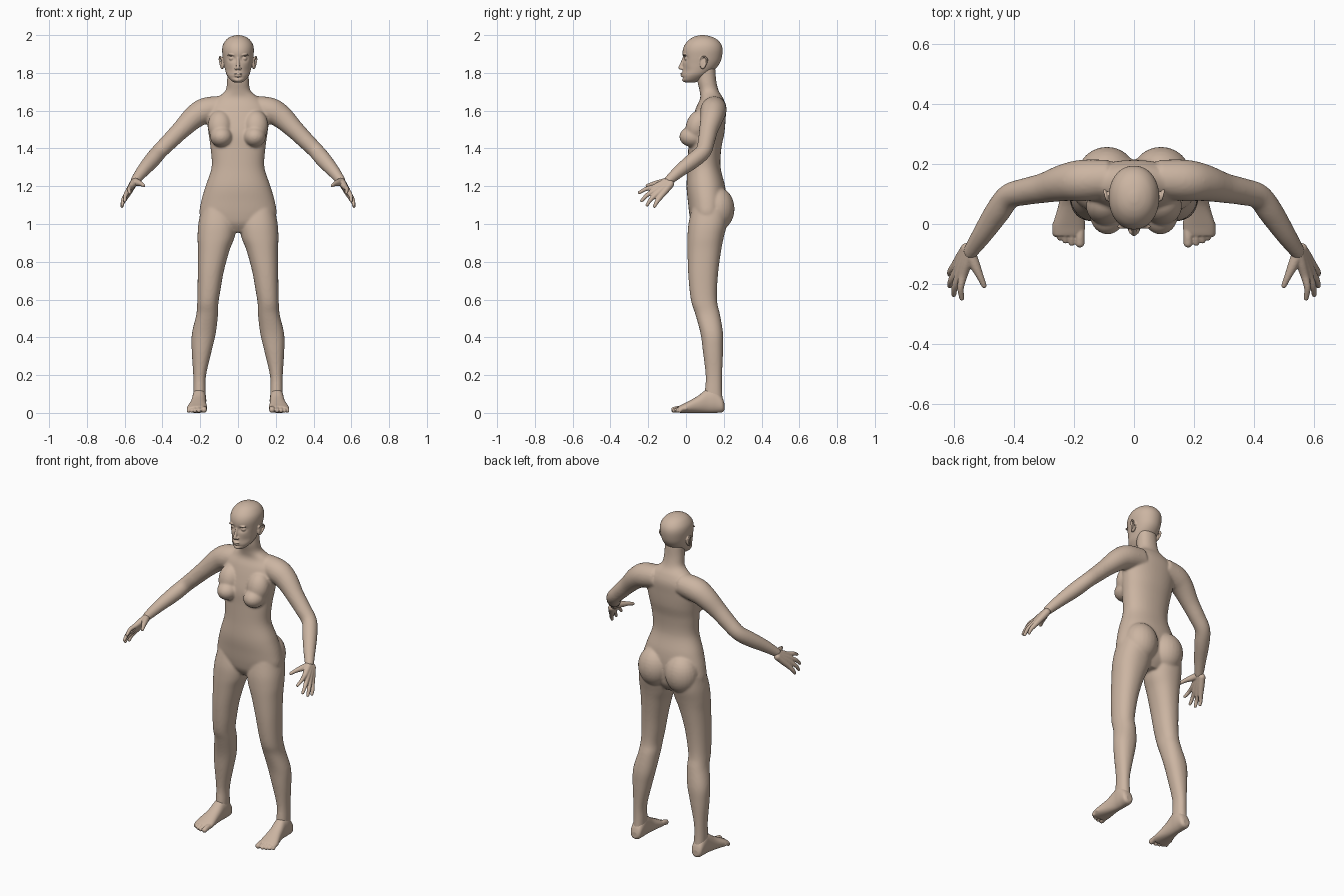
import bpy, bmesh, math
from mathutils import Vector, Matrix

skin = bpy.data.materials.new("skin")
skin.diffuse_color = (0.60, 0.46, 0.36, 1)


def spline(rows, n=6):
    """Smooth interpolation through every row of numbers."""
    out = []
    for i in range(len(rows) - 1):
        a, b, c, d = (rows[max(i - 1, 0)], rows[i], rows[i + 1], rows[min(i + 2, len(rows) - 1)])
        for k in range(n):
            t = k / n
            out.append([q + .5 * t * (r - p + t * (2*p - 5*q + 4*r - s + t * (3*(q - r) + s - p)))
                        for p, q, r, s in zip(a, b, c, d)])
    return out + [list(rows[-1])]


def skin_rings(bm, rings):
    loops = [[bm.verts.new(p) for p in ring] for ring in rings]
    n = len(loops[0])
    for a, b in zip(loops, loops[1:]):
        for i in range(n):
            bm.faces.new((a[i], a[(i + 1) % n], b[(i + 1) % n], b[i]))
    bm.faces.new(loops[0])
    bm.faces.new(loops[-1])


def stack(bm, rows, side=1, along_y=False, power=2.2, seg=48):
    """Loft of rows (height, centre x, half width, near, far)."""
    rings = []
    for h, cx, hw, lo, hi in spline(rows):
        ring = []
        for i in range(seg):
            c, s = math.cos(math.tau * i / seg), math.sin(math.tau * i / seg)
            u = side * (cx + hw * math.copysign(abs(c) ** (2 / power), c))
            v = (lo + hi) / 2 + (hi - lo) / 2 * math.copysign(abs(s) ** (2 / power), s)
            ring.append((u, h, v) if along_y else (u, v, h))
        rings.append(ring)
    skin_rings(bm, rings)


def ball(bm, centre, radii, side=1, tilt=0):
    m = (Matrix.Translation((centre[0] * side, centre[1], centre[2]))
         @ Matrix.Rotation(tilt, 4, 'X') @ Matrix.Diagonal((*radii, 1)))
    bmesh.ops.create_uvsphere(bm, u_segments=24, v_segments=16, radius=1, matrix=m)


def limb(bm, rows, side=1, seg=24, caps=False):
    """Round tube through rows (x, y, z, radius)."""
    pts = spline(rows)
    rings = []
    for i, (x, y, z, r) in enumerate(pts):
        t = (Vector(pts[min(i + 1, len(pts) - 1)][:3]) - Vector(pts[max(i - 1, 0)][:3])).normalized()
        u = t.cross(Vector((.3, .9, .1))).normalized()
        w = t.cross(u)
        ring = [Vector((x, y, z)) + r * (u * math.cos(math.tau * k / seg) + w * math.sin(math.tau * k / seg))
                for k in range(seg)]
        rings.append([(side * p.x, p.y, p.z) for p in ring])
    skin_rings(bm, rings)
    if caps:
        for x, y, z, r in (rows[0], rows[-1]):
            ball(bm, (x, y, z), (r, r, r), side)


def dent(bm, centre, radii, push):
    """Soft push of the surface near a point."""
    for v in bm.verts:
        d = sum(((a - b) / r) ** 2 for a, b, r in zip(v.co, centre, radii))
        v.co += Vector(push) * math.exp(-d)


def fuse(name, bm, voxel, smooth):
    """Merge overlapping forms into one soft surface."""
    bmesh.ops.recalc_face_normals(bm, faces=bm.faces)
    me = bpy.data.meshes.new(name)
    bm.to_mesh(me)
    bm.free()
    ob = bpy.data.objects.new(name, me)
    bpy.context.collection.objects.link(ob)
    rm = ob.modifiers.new("fuse", 'REMESH')
    rm.mode, rm.voxel_size, rm.use_smooth_shade = 'VOXEL', voxel, True
    sm = ob.modifiers.new("soften", 'SMOOTH')
    sm.factor, sm.iterations = .5, smooth
    done = bpy.data.meshes.new_from_object(ob.evaluated_get(bpy.context.evaluated_depsgraph_get()))
    ob.modifiers.clear()
    ob.data = done
    done.materials.append(skin)


# torso, neck, arms and legs
bm = bmesh.new()
stack(bm, [(.955, 0, .06, .06, .17), (1.0, 0, .17, .03, .2), (1.05, 0, .203, .018, .21),
           (1.12, 0, .195, .01, .215), (1.2, 0, .172, .003, .207), (1.3, 0, .14, .008, .183),
           (1.4, 0, .145, .012, .187), (1.48, 0, .156, .015, .203), (1.56, 0, .165, .035, .21),
           (1.62, 0, .155, .055, .212), (1.665, 0, .115, .075, .197), (1.705, 0, .067, .072, .173),
           (1.76, 0, .058, .06, .16), (1.83, 0, .055, .06, .155)])
for s in (1, -1):
    ball(bm, (.09, .165, 1.08), (.098, .092, .115), s)
    ball(bm, (.088, .035, 1.462), (.06, .07, .055), s)
    ball(bm, (.095, .06, 1.52), (.065, .06, .085), s, -.3)
    limb(bm, [(.08, .15, 1.615, .064), (.17, .145, 1.6, .069), (.23, .138, 1.567, .062),
              (.30, .12, 1.5, .05), (.36, .108, 1.44, .045), (.415, .092, 1.385, .042),
              (.455, .04, 1.338, .042), (.505, -.035, 1.28, .034), (.55, -.1, 1.222, .024)], s)
    leg = [(1.08, .195, .02, .03, .225), (1.0, .21, .008, .013, .217), (.93, .214, .018, .008, .2),
           (.86, .212, .045, .008, .186), (.75, .213, .075, .011, .171), (.65, .214, .093, .019, .164),
           (.58, .216, .104, .03, .166), (.52, .221, .106, .05, .18), (.42, .244, .118, .077, .196),
           (.33, .245, .139, .089, .196), (.2, .237, .169, .104, .191), (.12, .237, .171, .1, .191),
           (.05, .238, .17, .09, .196)]
    stack(bm, [(z, (o + i) / 2, (o - i) / 2, f, b) for z, o, i, f, b in leg], s)
fuse("body", bm, .0065, 7)

# feet with five toes
for s, label in ((1, "left"), (-1, "right")):
    bm = bmesh.new()
    stack(bm, [(.203, .205, .018, .015, .05), (.19, .205, .033, .003, .085), (.15, .205, .037, 0, .13),
               (.11, .206, .037, 0, .125), (.06, .21, .042, 0, .088), (.0, .216, .053, 0, .055),
               (-.03, .217, .052, 0, .04), (-.04, .217, .048, .004, .034)], s, along_y=True)
    for x, tip, r in ((.18, -.063, .0155), (.207, -.062, .011), (.228, -.054, .011),
                      (.246, -.045, .0105), (.261, -.033, .0105)):
        limb(bm, [(x, .0, .024, r), (x, tip * .6, .022, r), (x, tip, r + .001, r)], s, caps=True)
    fuse(label + "_foot", bm, .0035, 3)

    # hand: palm bones, fingers and thumb
    bm = bmesh.new()
    wrist = (.545, -.092, 1.228, .021)
    fingers = [((.568, -.17, 1.195), (.577, -.212, 1.185), (.573, -.247, 1.166)),
               ((.582, -.17, 1.174), (.596, -.207, 1.152), (.600, -.235, 1.123)),
               ((.591, -.158, 1.156), (.608, -.188, 1.128), (.613, -.206, 1.1)),
               ((.595, -.138, 1.141), (.610, -.156, 1.114), (.614, -.167, 1.093))]
    for k, (a, b, c) in enumerate(fingers):
        w = (wrist[0] + .004 * k, wrist[1] + .003 * k, wrist[2] - .006 * k, .02)
        mid = [(p + q) / 2 for p, q in zip(w, a)]
        limb(bm, [w, (*mid, .018), (*a, .0145), (*b, .011), (*c, .0085)], s, caps=True)
    limb(bm, [(.545, -.1, 1.225, .02), (.528, -.14, 1.218, .017), (.512, -.175, 1.212, .012),
              (.499, -.205, 1.203, .009)], s, caps=True)
    limb(bm, [(.525, -.065, 1.256, .028), wrist], s)
    fuse(label + "_hand", bm, .0035, 3)

# head: skull and jaw
bm = bmesh.new()
stack(bm, [(1.75, 0, .022, -.006, .05), (1.763, 0, .04, -.018, .08), (1.79, 0, .06, -.02, .12),
           (1.82, 0, .069, -.018, .155), (1.85, 0, .075, -.017, .178), (1.88, 0, .08, -.018, .189),
           (1.92, 0, .084, -.017, .194), (1.95, 0, .079, -.006, .187), (1.975, 0, .063, .016, .167),
           (1.99, 0, .042, .04, .14), (1.998, 0, .018, .066, .11), (2.0, 0, .004, .08, .095)],
      power=2.1, seg=72)
for s in (1, -1):
    dent(bm, (.034 * s, -.012, 1.876), (.022, .03, .015), (0, .014, 0))
    dent(bm, (.05 * s, .0, 1.81), (.025, .04, .025), (0, .006, 0))
dent(bm, (0, -.02, 1.775), (.04, .03, .006), (0, .005, 0))
for s in (1, -1):
    ball(bm, (.034, .004, 1.876), (.014, .0135, .0115), s)
    ball(bm, (.034, -.008, 1.895), (.024, .009, .005), s)
    ball(bm, (.011, -.022, 1.823), (.0075, .011, .007), s)
    # ear with raised rim
    ball(bm, (.082, .092, 1.852), (.009, .018, .033), s, -.2)
    limb(bm, [(.08, .078, 1.862, .005), (.09, .082, 1.88, .005), (.095, .097, 1.886, .005),
              (.098, .111, 1.872, .005), (.094, .106, 1.848, .005), (.085, .088, 1.824, .006)], s, seg=12)
# nose and lips
limb(bm, [(0, -.012, 1.878, .007), (0, -.022, 1.85, .008), (0, -.030, 1.828, .0105)], caps=True)
ball(bm, (0, -.02, 1.7955), (.022, .011, .0055))
ball(bm, (0, -.018, 1.784), (.019, .0105, .006))
ball(bm, (0, -.008, 1.763), (.02, .013, .011))
fuse("head", bm, .0035, 3)
